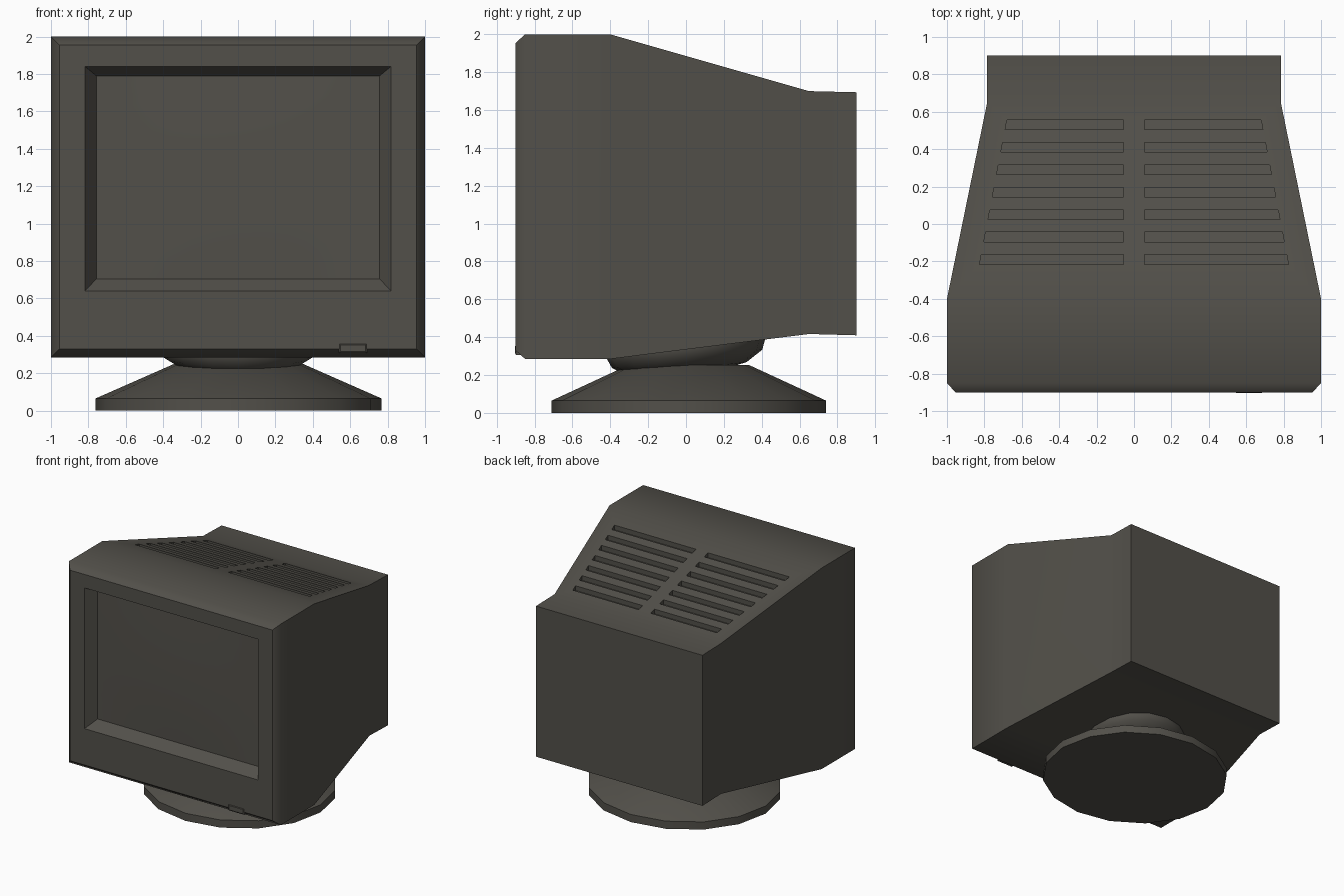
import bpy, bmesh, math
from mathutils import Matrix

if "Cube" in bpy.data.objects:
    bpy.data.objects.remove(bpy.data.objects["Cube"])

mat = bpy.data.materials.new("dark_plastic")
mat.diffuse_color = (0.085, 0.08, 0.068, 1)
mat.use_nodes = True
mat.node_tree.nodes["Principled BSDF"].inputs["Base Color"].default_value = mat.diffuse_color


def make(name, bm):
    bmesh.ops.recalc_face_normals(bm, faces=bm.faces[:])
    me = bpy.data.meshes.new(name)
    bm.to_mesh(me)
    bm.free()
    ob = bpy.data.objects.new(name, me)
    me.materials.append(mat)
    bpy.context.collection.objects.link(ob)
    return ob


def activate(ob):
    bpy.ops.object.select_all(action='DESELECT')
    ob.select_set(True)
    bpy.context.view_layer.objects.active = ob


def smooth(ob, deg):
    activate(ob)
    bpy.ops.object.shade_smooth_by_angle(angle=math.radians(deg))


def loft(bm, rings):
    """Bridge rings of points and cap both ends."""
    vs = [[bm.verts.new(p) for p in r] for r in rings]
    n = len(vs[0])
    for a, b in zip(vs, vs[1:]):
        for i in range(n):
            j = (i + 1) % n
            bm.faces.new((a[i], a[j], b[j], b[i]))
    bm.faces.new(vs[0][::-1])
    bm.faces.new(vs[-1])


def rect(y, hx, z0, z1):
    return [(-hx, y, z0), (hx, y, z0), (hx, y, z1), (-hx, y, z1)]


def circle(rx, ry, z, n):
    return [(rx * math.cos(2 * math.pi * i / n), ry * math.sin(2 * math.pi * i / n), z)
            for i in range(n)]


# Casing: recessed screen opening, chamfered front, tapered tube housing, straight back
bm = bmesh.new()
loft(bm, [rect(-0.81, 0.757, 0.705, 1.79),
          rect(-0.90, 0.818, 0.64, 1.84),
          rect(-0.90, 0.955, 0.33, 1.955),
          rect(-0.85, 1.0, 0.285, 2.0),
          rect(-0.40, 1.0, 0.285, 2.0),
          rect(0.65, 0.785, 0.417, 1.70),
          rect(0.90, 0.785, 0.41, 1.694)])
casing = make("casing", bm)

# Vent slots cut into the sloping top
bm = bmesh.new()


def top_z(y):
    return 2.0 - (y + 0.4) * 0.30 / 1.05


for row in range(7):
    yc = -0.19 + 0.12 * row
    for s in (-1, 1):
        layers = []
        for dz in (-0.04, 0.1):
            layers.append([(s * x, y, top_z(y) + dz) for x, y in (
                (0.057, yc - 0.026), (0.785 - 0.19 * (yc - 0.026), yc - 0.026),
                (0.785 - 0.19 * (yc + 0.026), yc + 0.026), (0.057, yc + 0.026))])
        loft(bm, layers)
cutter = make("vent_cutter", bm)
cutter.hide_render = True
mod = casing.modifiers.new("vents", 'BOOLEAN')
mod.operation = 'DIFFERENCE'
mod.solver = 'EXACT'
mod.object = cutter
activate(casing)
bpy.ops.object.modifier_apply(modifier=mod.name)
bpy.data.objects.remove(cutter)
smooth(casing, 45)

# Screen: very slightly bulged glass
bm = bmesh.new()
bmesh.ops.create_grid(bm, x_segments=12, y_segments=10, size=1)
for v in bm.verts:
    u, w = v.co.x, v.co.y
    v.co = (u * 0.757, -0.811 - 0.01 * (1 - u * u) * (1 - w * w), 1.2475 + w * 0.5425)
screen = make("screen", bm)
smooth(screen, 30)

# Power button on the lower chamfer
bm = bmesh.new()
loft(bm, [rect(-0.84, 0.075, 0.307, 0.36),
          rect(-0.898, 0.075, 0.307, 0.36),
          rect(-0.904, 0.067, 0.315, 0.352)])
button = make("power_button", bm)
button.location.x = 0.615

# Swivel bowl, tilted to follow the underside
bm = bmesh.new()
loft(bm, [circle(r, r, z, 16) for r, z in
          ((0.42, 0.03), (0.42, 0.0), (0.40, -0.05), (0.31, -0.105), (0.2, -0.125))])
bm.transform(Matrix.Translation((0, 0, 0.335)) @ Matrix.Rotation(math.radians(7), 4, 'X'))
bowl = make("swivel_bowl", bm)
smooth(bowl, 40)

# Stand: low disc with a cone
bm = bmesh.new()
loft(bm, [circle(rx, ry, z, 16) for rx, ry, z in
          ((0.765, 0.725, 0), (0.765, 0.725, 0.065), (0.34, 0.32, 0.252))])
stand = make("stand", bm)
stand.location = (0.003, 0.015, 0)
smooth(stand, 30)
